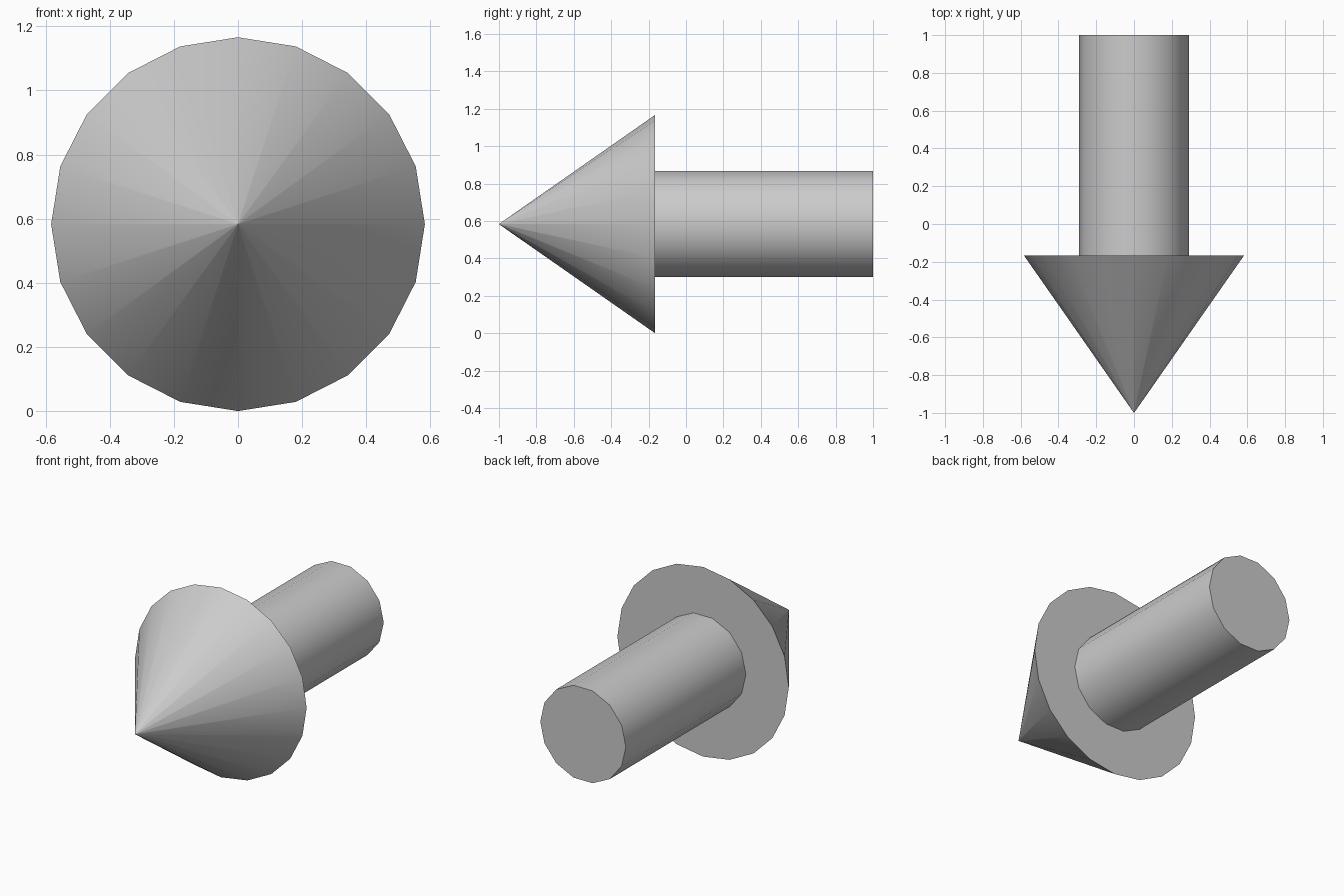
import bpy
import bmesh
from math import radians
from mathutils import Matrix

cube = bpy.data.objects.get("Cube")
if cube:
    bpy.data.objects.remove(cube, do_unlink=True)

HEAD_RADIUS = 0.583
SHAFT_RADIUS = 0.291
HEAD_BACK = -0.166

grey = bpy.data.materials.new("plain grey")
grey.use_nodes = True
colour = (0.6, 0.6, 0.6, 1)
grey.diffuse_color = colour
grey.node_tree.nodes["Principled BSDF"].inputs["Base Color"].default_value = colour


def round_part(name, sides, back_radius, front_radius, back, front):
    """Capped cone or cylinder lying along y, with corners at left and right."""
    bm = bmesh.new()
    bmesh.ops.create_cone(bm, cap_ends=True, segments=sides,
                          radius1=back_radius, radius2=front_radius,
                          depth=back - front)
    turn = Matrix.Rotation(radians(90), 4, "X") @ Matrix.Rotation(radians(90), 4, "Z")
    place = Matrix.Translation((0, (back + front) / 2, HEAD_RADIUS))
    bmesh.ops.transform(bm, matrix=place @ turn, verts=bm.verts)
    mesh = bpy.data.meshes.new(name)
    bm.to_mesh(mesh)
    bm.free()
    mesh.materials.append(grey)
    obj = bpy.data.objects.new(name, mesh)
    bpy.context.collection.objects.link(obj)
    bpy.ops.object.select_all(action="DESELECT")
    obj.select_set(True)
    bpy.context.view_layer.objects.active = obj
    bpy.ops.object.shade_smooth_by_angle(angle=radians(35))
    return obj


# Pointed head; the minute blunt tip keeps the shading radial
round_part("arrow_head", 20, HEAD_RADIUS, 0.0005, HEAD_BACK, -1)

# Straight shaft behind the head
round_part("arrow_shaft", 14, SHAFT_RADIUS, SHAFT_RADIUS, 1, HEAD_BACK)
